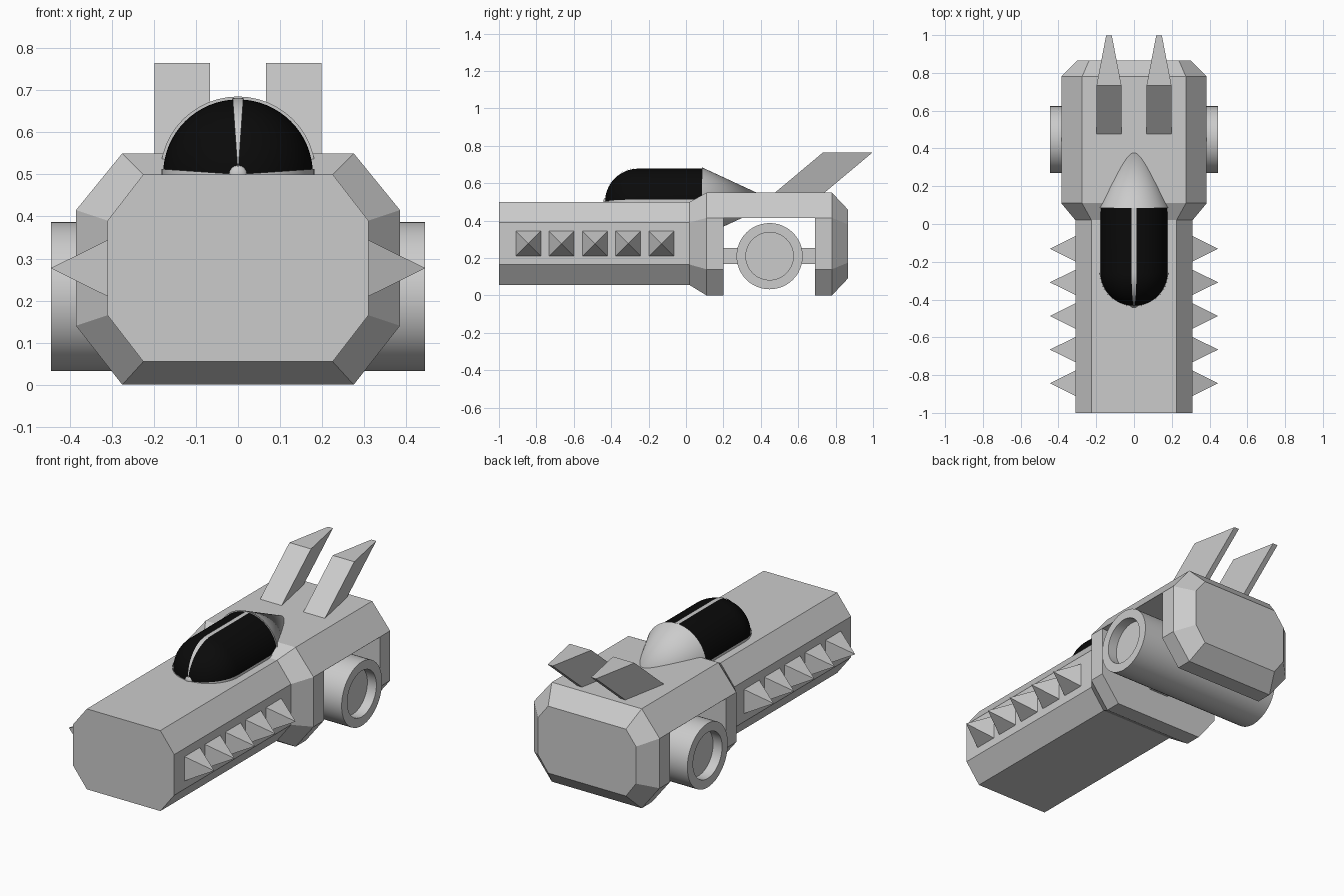
import bpy, bmesh, math

if "Cube" in bpy.data.objects:
    bpy.data.objects.remove(bpy.data.objects["Cube"])


def make(name, verts, faces, smooth=False, mat=None):
    me = bpy.data.meshes.new(name)
    me.from_pydata(verts, [], faces)
    bm = bmesh.new()
    bm.from_mesh(me)
    bmesh.ops.remove_doubles(bm, verts=bm.verts, dist=1e-5)
    bmesh.ops.recalc_face_normals(bm, faces=bm.faces)
    bm.to_mesh(me)
    bm.free()
    ob = bpy.data.objects.new(name, me)
    bpy.context.collection.objects.link(ob)
    if mat:
        me.materials.append(mat)
    if smooth:
        bpy.ops.object.select_all(action='DESELECT')
        ob.select_set(True)
        bpy.context.view_layer.objects.active = ob
        bpy.ops.object.shade_smooth_by_angle(angle=math.radians(35))
    return ob


def loft(name, rings):
    n = len(rings[0])
    verts = [v for r in rings for v in r]
    faces = [(k * n + i, k * n + (i + 1) % n, (k + 1) * n + (i + 1) % n, (k + 1) * n + i)
             for k in range(len(rings) - 1) for i in range(n)]
    faces += [tuple(range(n)), tuple(range(len(verts) - n, len(verts)))]
    return make(name, verts, faces)


def box(name, x0, x1, y0, y1, z0, z1):
    return loft(name, [[(x0, y, z0), (x1, y, z0), (x1, y, z1), (x0, y, z1)] for y in (y0, y1)])


def sweep(name, profile, a0, a1, steps, z=0.5, **kw):
    """Turn a (radius, y) profile about the lengthwise axis from a0 to a1 degrees."""
    m = len(profile)
    verts = []
    for k in range(steps + 1):
        a = math.radians(a0 + (a1 - a0) * k / steps)
        verts += [(r * math.cos(a), y, z + r * math.sin(a)) for r, y in profile]
    faces = [(k * m + i, k * m + i + 1, (k + 1) * m + i + 1, (k + 1) * m + i)
             for k in range(steps) for i in range(m - 1)]
    return make(name, verts, faces, smooth=True, **kw)


# Octagonal hull that swells at the rear
def octagon(y, w, t, z0, z1, z2, z3):
    right = [(t, y, z0), (w, y, z1), (w, y, z2), (t, y, z3)]
    return right + [(-x, yy, z) for x, yy, z in reversed(right)]


hull = loft("hull", [
    octagon(-1.0, 0.31, 0.225, 0.055, 0.165, 0.39, 0.5),
    octagon(0.02, 0.31, 0.225, 0.055, 0.165, 0.39, 0.5),
    octagon(0.11, 0.385, 0.275, 0.0, 0.14, 0.415, 0.55),
    octagon(0.78, 0.385, 0.275, 0.0, 0.14, 0.415, 0.55),
    octagon(0.865, 0.30, 0.238, 0.09, 0.175, 0.38, 0.46)])

# Wheel opening through the rear
cutter = box("wheel_opening_cutter", -0.6, 0.6, 0.2, 0.69, -0.2, 0.414)
cutter.hide_render = True
mod = hull.modifiers.new("opening", 'BOOLEAN')
mod.operation = 'DIFFERENCE'
mod.solver = 'EXACT'
mod.object = cutter
bpy.ops.object.select_all(action='DESELECT')
bpy.context.view_layer.objects.active = hull
hull.select_set(True)
bpy.ops.object.modifier_apply(modifier=mod.name)
bpy.data.objects.remove(cutter)

# Wide roller with recessed ends, held by a bar
roller = sweep("roller", [(0, -0.39), (0.127, -0.39), (0.127, -0.445), (0.177, -0.445),
                          (0.177, 0.445), (0.127, 0.445), (0.127, 0.39), (0, 0.39)],
               0, 360, 48, z=0)
roller.rotation_euler = (0, 0, math.pi / 2)
roller.location = (0, 0.447, 0.21)
box("roller_bar", -0.06, 0.06, 0.19, 0.70, 0.167, 0.253)

# Side spikes
for s in (-1, 1):
    for i in range(5):
        y, b, z = -0.843 + 0.178 * i, 0.067, 0.277
        x = s * 0.31
        make("side_spike", [(x, y - b, z - b), (x, y + b, z - b), (x, y + b, z + b),
                            (x, y - b, z + b), (s * 0.445, y, z)],
             [(0, 1, 2, 3), (0, 1, 4), (1, 2, 4), (2, 3, 4), (3, 0, 4)])

# Swept tail fins, wedge shaped in plan
for s in (-1, 1):
    c = s * 0.1325
    loft("tail_fin", [[(c - 0.066, y0, z), (c + 0.066, y0, z),
                       (c + 0.015, y0 + 0.265, z), (c - 0.015, y0 + 0.265, z)]
                      for y0, z in ((0.475, 0.549), (0.733, 0.765))])


# Canopy glass, frame strips and rear fairing
def canopy(r):
    q = [math.radians(90 * i / 14) for i in range(15)]
    return [(r * math.sin(a), -0.255 - r * math.cos(a)) for a in q] + [(r, 0.087)]


black = bpy.data.materials.new("black_glass")
black.diffuse_color = (0.003, 0.003, 0.003, 1)
black.use_nodes = True
black.node_tree.nodes["Principled BSDF"].inputs["Base Color"].default_value = black.diffuse_color
sweep("canopy_glass", canopy(0.178), 0, 180, 32, mat=black)
for a0, a1 in ((-1, 4), (86, 94), (176, 181)):
    sweep("canopy_frame", canopy(0.182), a0, a1, 2)
sweep("canopy_fairing", [(0, 0.085), (0.185, 0.085), (0, 0.485)], 0, 360, 48)
sweep("canopy_nose_cap", [(0.022 * math.sin(math.pi * i / 8), -0.43 - 0.012 * math.cos(math.pi * i / 8))
                          for i in range(9)], 0, 360, 16)
